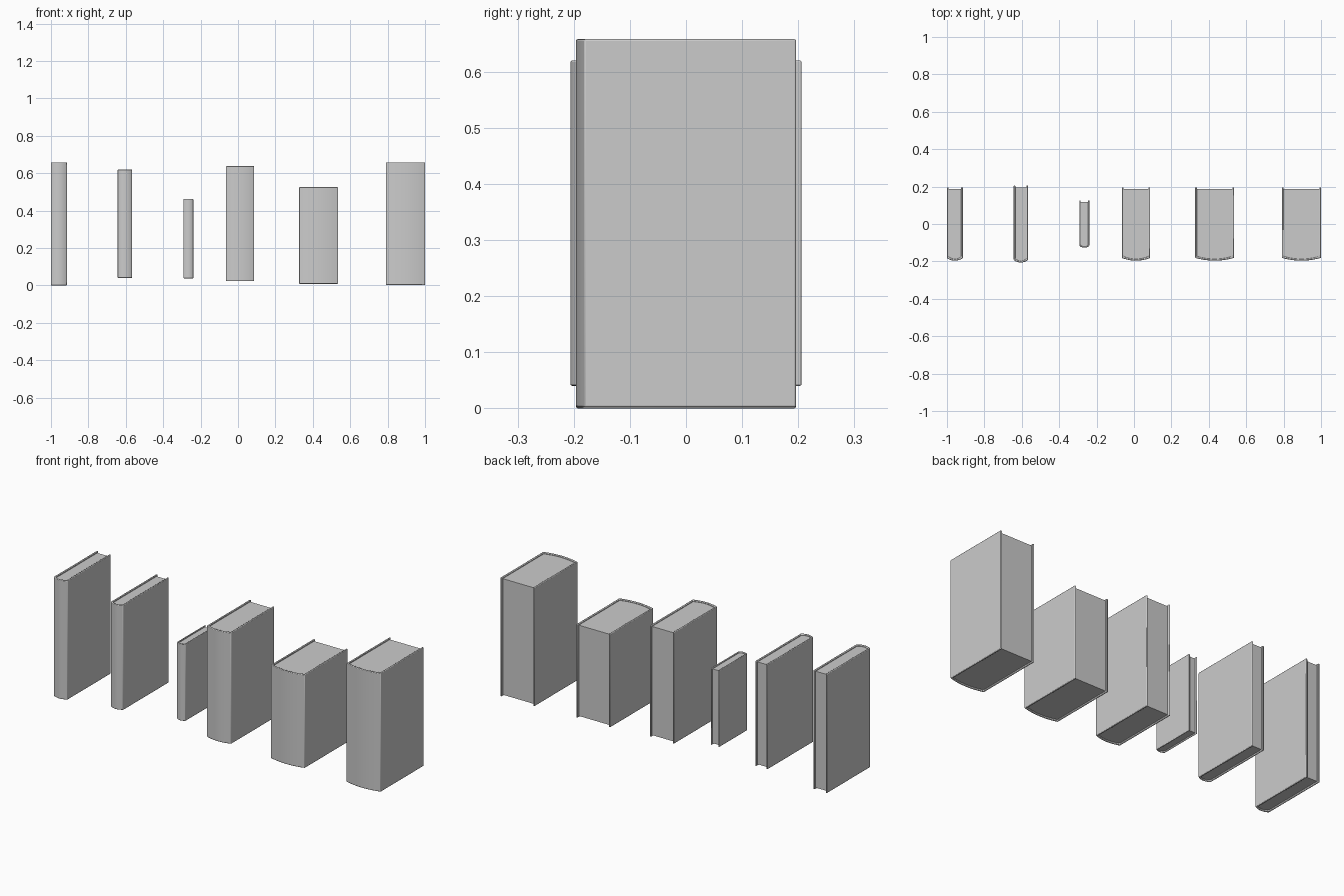
import bpy, bmesh

if "Cube" in bpy.data.objects:
    bpy.data.objects.remove(bpy.data.objects["Cube"])

COVER = 0.009      # board thickness
N = 12             # segments across the rounded spine


def spine_arc(half, y_front, sag):
    """Shallow curve from left to right, bulging toward -y."""
    return [(half * u, y_front + sag * u * u)
            for u in (-1 + 2 * i / N for i in range(N + 1))]


def extrude_profile(name, pts, cx, z0, z1, bevel):
    bm = bmesh.new()
    face = bm.faces.new([bm.verts.new((cx + x, y, z0)) for x, y in pts])
    ext = bmesh.ops.extrude_face_region(bm, geom=[face])
    top = [v for v in ext["geom"] if isinstance(v, bmesh.types.BMVert)]
    bmesh.ops.translate(bm, verts=top, vec=(0, 0, z1 - z0))
    bmesh.ops.recalc_face_normals(bm, faces=bm.faces[:])
    mesh = bpy.data.meshes.new(name)
    bm.to_mesh(mesh)
    bm.free()
    ob = bpy.data.objects.new(name, mesh)
    bpy.context.collection.objects.link(ob)
    if bevel:
        mod = ob.modifiers.new("soft_edges", "BEVEL")
        mod.width = bevel
        mod.segments = 2
        mod.limit_method = "ANGLE"
        mod.angle_limit = 0.6
    bpy.context.view_layer.objects.active = ob
    ob.select_set(True)
    bpy.ops.object.shade_smooth_by_angle()
    ob.select_set(False)
    return ob


def book(i, x0, x1, y0, y1, z0, z1, sag):
    cx, half = (x0 + x1) / 2, (x1 - x0) / 2
    t = min(COVER, half * 0.22)
    inner = spine_arc(half - t, y0 + t, sag)
    # wrap-around cover: two boards joined by a curved spine
    outline = ([(-half, y1)] + spine_arc(half, y0, sag) + [(half, y1), (half - t, y1)]
               + inner[::-1] + [(-half + t, y1)])
    extrude_profile(f"book_{i}_cover", outline, cx, z0, z1, 0.003)
    # page block, set in from the cover at top, bottom and fore edge
    pages = [(-half + t, y1 - 0.01)] + inner + [(half - t, y1 - 0.01)]
    extrude_profile(f"book_{i}_pages", pages, cx, z0 + 0.007, z1 - 0.007, 0)


# x range, y range, z range, spine bulge
BOOKS = [
    (-1.0, -0.915, -0.196, 0.196, 0.0, 0.658, 0.013),
    (-0.643, -0.567, -0.206, 0.206, 0.04, 0.62, 0.013),
    (-0.291, -0.239, -0.127, 0.127, 0.038, 0.463, 0.009),
    (-0.064, 0.086, -0.196, 0.196, 0.023, 0.638, 0.014),
    (0.327, 0.535, -0.196, 0.196, 0.009, 0.525, 0.015),
    (0.79, 1.0, -0.196, 0.196, 0.002, 0.658, 0.015),
]
for n, spec in enumerate(BOOKS, 1):
    book(n, *spec)
